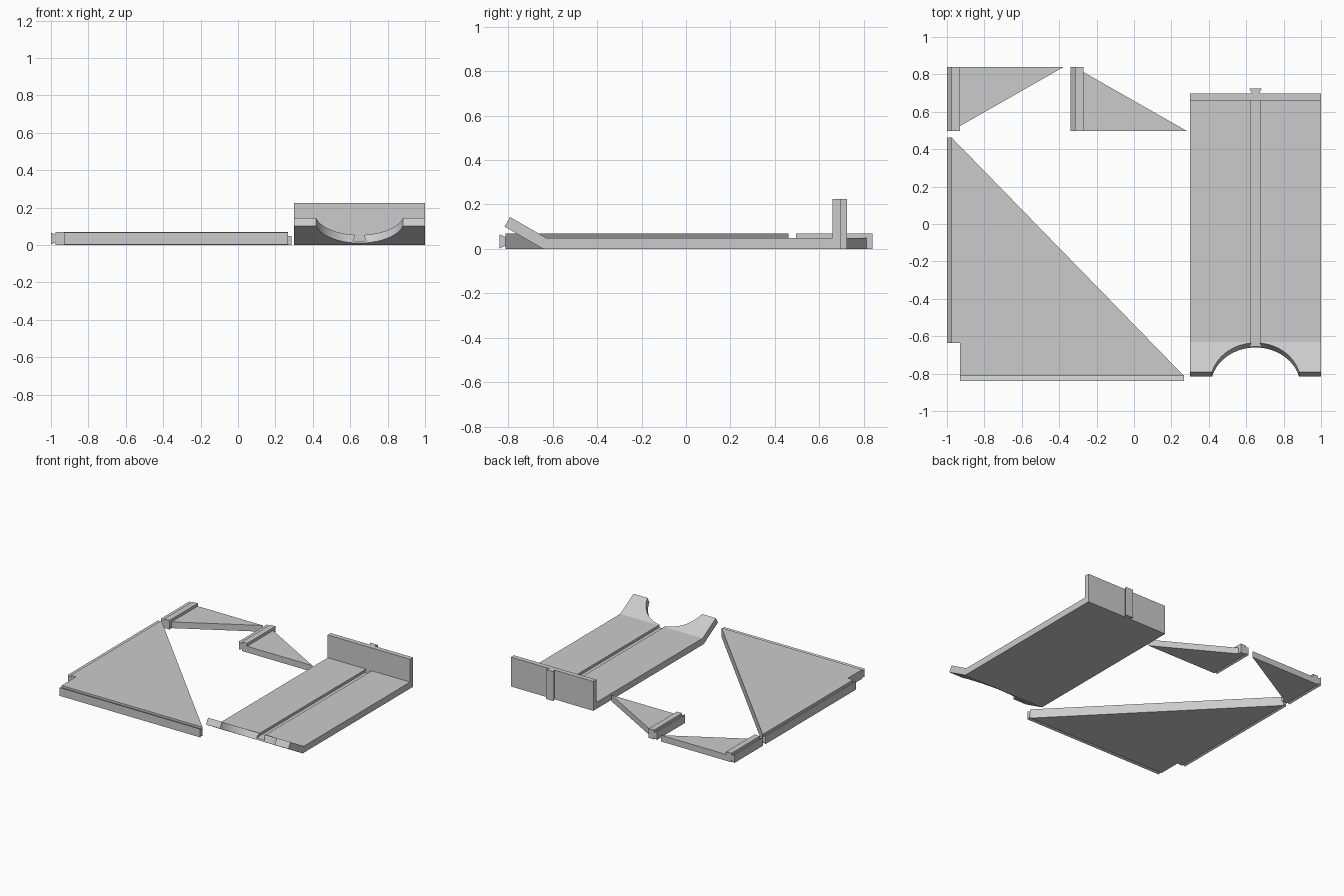
import bpy, bmesh, math
from mathutils import Vector

if "Cube" in bpy.data.objects:
    bpy.data.objects.remove(bpy.data.objects["Cube"], do_unlink=True)

grey = bpy.data.materials.new("plain grey")
grey.use_nodes = True
grey.diffuse_color = (0.6, 0.6, 0.6, 1)
grey.node_tree.nodes["Principled BSDF"].inputs["Base Color"].default_value = (0.6, 0.6, 0.6, 1)


def finish(name, bm):
    bmesh.ops.recalc_face_normals(bm, faces=bm.faces)
    mesh = bpy.data.meshes.new(name)
    bm.to_mesh(mesh)
    bm.free()
    mesh.materials.append(grey)
    obj = bpy.data.objects.new(name, mesh)
    bpy.context.collection.objects.link(obj)
    return obj


def prism(name, points, axis, start, end):
    """Extrude a flat outline along the x, y or z axis."""
    place = {"x": lambda a, b: (start, a, b),
             "y": lambda a, b: (a, start, b),
             "z": lambda a, b: (a, b, start)}[axis]
    bm = bmesh.new()
    face = bm.faces.new([bm.verts.new(place(a, b)) for a, b in points])
    new = bmesh.ops.extrude_face_region(bm, geom=[face])["geom"]
    shift = Vector([end - start if axis == k else 0 for k in "xyz"])
    bmesh.ops.translate(bm, vec=shift, verts=[v for v in new if isinstance(v, bmesh.types.BMVert)])
    return finish(name, bm)


def cut(target, cutter):
    """Subtract the cutter and remove it."""
    cutter.hide_render = True
    mod = target.modifiers.new("cut", "BOOLEAN")
    mod.operation = "DIFFERENCE"
    mod.solver = "EXACT"
    mod.object = cutter
    bpy.context.view_layer.objects.active = target
    bpy.ops.object.modifier_apply(modifier=mod.name)
    bpy.data.objects.remove(cutter, do_unlink=True)


def dovetail(root, tip, mid, narrow, wide):
    """Outline that widens from root to tip: (along, across) pairs."""
    return [(root, mid - narrow), (tip, mid - wide), (tip, mid + wide), (root, mid + narrow)]


# Tray: floor, raised back wall and tilted front lip in one side profile
MID = 0.65
tilt = math.radians(30)
out = Vector((-math.cos(tilt), math.sin(tilt)))
up = Vector((math.sin(tilt), math.cos(tilt)))
bend = Vector((-0.643, 0))
tip = bend + out * 0.2
tray = prism("tray", [bend, (0.697, 0), (0.697, 0.225), (0.66, 0.225), (0.66, 0.05),
                      (-0.63, 0.05), tip + up * 0.05, tip], "x", 0.3, 1.0)

# Round finger notch through the lip
bm = bmesh.new()
bmesh.ops.create_cone(bm, cap_ends=True, segments=64, radius1=0.24, radius2=0.24, depth=0.24)
notch = finish("notch_cutter", bm)
centre = bend + out * 0.26
notch.location = (MID, centre.x, centre.y)
notch.rotation_euler = (-tilt, 0, 0)
bpy.context.view_layer.update()
cut(tray, notch)

# Dovetail groove along the tray floor
groove = [(b, a) for a, b in dovetail(0.06, 0.02, MID, 0.02, 0.036)]
cut(tray, prism("groove_cutter", groove, "y", -0.72, 0.66))

# Dovetail rail on the back of the wall
rail = [(b, a) for a, b in dovetail(0.697, 0.725, MID, 0.019, 0.034)]
prism("wall_rail", rail, "z", 0, 0.225)

# Large triangular side plate with a notched corner and two tongues
THICK = 0.07
prism("side_plate", [(-0.93, -0.812), (0.267, -0.812), (-0.975, 0.462),
                     (-0.975, -0.637), (-0.93, -0.637)], "z", 0, THICK)
prism("side_plate_left_tongue", dovetail(-0.975, -1, 0.034, 0.02, 0.032), "y", -0.637, 0.462)
prism("side_plate_front_tongue", dovetail(-0.812, -0.84, 0.034, 0.02, 0.032), "x", -0.93, 0.267)

# Two small triangular braces, mirrored front to back
for name, x, flip in (("back_brace", -1, 1), ("middle_brace", -0.34, -1)):
    y = 0.668
    web = [(x + 0.07, y - 0.144 * flip), (x + 0.625, y + 0.172 * flip), (x + 0.07, y + 0.172 * flip)]
    prism(name + "_web", web, "z", 0, 0.048)
    prism(name + "_bar", [(x + 0.025, 0), (x + 0.07, 0), (x + 0.07, THICK), (x + 0.025, THICK)],
          "y", y - 0.172, y + 0.172)
    prism(name + "_tongue", dovetail(x + 0.025, x, 0.034, 0.02, 0.032), "y", y - 0.172, y + 0.172)

# Smooth the notch curve while keeping edges sharp
bpy.ops.object.select_all(action="DESELECT")
tray.select_set(True)
bpy.context.view_layer.objects.active = tray
bpy.ops.object.shade_smooth_by_angle(angle=math.radians(20))
